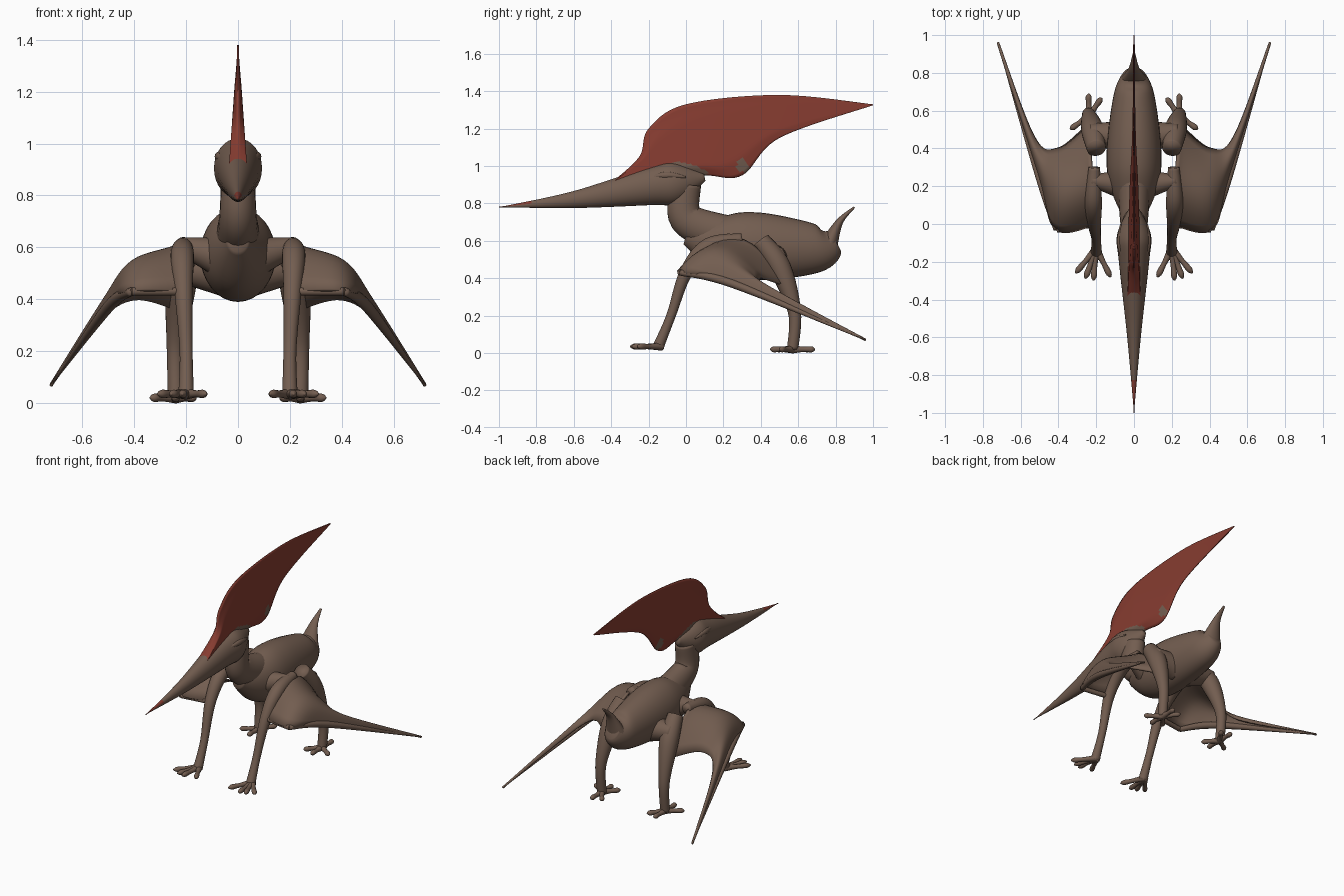
import bpy, bmesh, math
from mathutils import Vector

cube = bpy.data.objects.get("Cube")
if cube:
    bpy.data.objects.remove(cube)


def material(name, color):
    mat = bpy.data.materials.new(name)
    mat.use_nodes = True
    mat.diffuse_color = color
    mat.node_tree.nodes["Principled BSDF"].inputs["Base Color"].default_value = color
    return mat


BROWN = material("brown_skin", (.17, .11, .08, 1))
RED = material("crest_red", (.24, .045, .03, 1))


def spline(points, samples=8):
    """Smooth curve through the given points, as vectors of any length."""
    points = [Vector(p) for p in points]
    padded = [points[0]] + points + [points[-1]]
    curve = []
    for before, start, end, after in zip(padded, padded[1:], padded[2:], padded[3:]):
        leave, arrive = (end - before) / 2, (after - start) / 2
        for step in range(samples):
            t = step / samples
            ease = t * t * (3 - 2 * t)
            curve.append(start.lerp(end, ease) + leave * t * (1 - t) ** 2 - arrive * t * t * (1 - t))
    return curve + [points[-1]]


def skin(name, rings, closed=True, mirror=False, thickness=0, is_red=None):
    """Join successive rings of points into one smooth surface."""
    bm = bmesh.new()
    rows = [[bm.verts.new(p) for p in ring] for ring in rings]
    count = len(rows[0])
    for row, following in zip(rows, rows[1:]):
        for j in range(count if closed else count - 1):
            k = (j + 1) % count
            bm.faces.new((row[j], row[k], following[k], following[j]))
    if closed:
        bm.faces.new(rows[0])
        bm.faces.new(rows[-1])
    bmesh.ops.recalc_face_normals(bm, faces=bm.faces)
    for face in bm.faces:
        face.smooth = True
        if is_red and is_red(face.calc_center_median(), face.normal):
            face.material_index = 1
    mesh = bpy.data.meshes.new(name)
    bm.to_mesh(mesh)
    bm.free()
    mesh.materials.append(BROWN)
    if is_red:
        mesh.materials.append(RED)
    ob = bpy.data.objects.new(name, mesh)
    bpy.context.collection.objects.link(ob)
    if thickness:
        solid = ob.modifiers.new("thickness", "SOLIDIFY")
        solid.thickness = thickness
        solid.offset = 0
    if mirror:
        ob.modifiers.new("both_sides", "MIRROR")


def tube(name, points, flat=1, sides=24, **options):
    """Loft ellipses along a path of (x, y, z, radius); flat scales the width."""
    path = spline(points)
    span = path[-1] - path[0]
    sideways = abs(span.x) > abs(span.y) + abs(span.z)
    axis = Vector((0, 1, 0)) if sideways else Vector((1, 0, 0))
    rings = []
    for i, point in enumerate(path):
        ahead, behind = path[min(i + 1, len(path) - 1)], path[max(i - 1, 0)]
        along = (ahead - behind).to_3d().normalized()
        across = (axis - along * axis.dot(along)).normalized()
        up = across.cross(along)
        radius = max(point[3], .003)
        ring = []
        for j in range(sides):
            angle = math.tau * j / sides
            offset = across * flat * math.cos(angle) + up * math.sin(angle)
            ring.append(point.to_3d() + offset * radius)
        rings.append(ring)
    skin(name, rings, **options)


def middle_tube(name, points, **options):
    """Tube on the centre plane, from (y, z, radius) points."""
    tube(name, [(0, *point) for point in points], **options)


# Torso, neck and upturned tail
middle_tube("torso", [(0, .63, .05), (.2, .58, .16), (.4, .57, .18), (.7, .56, .13), (.8, .6, .06)],
            flat=.8, sides=32)
middle_tube("neck", [(.2, .63, .11), (0, .72, .09), (0, .9, .08)], flat=.8)
middle_tube("tail", [(.76, .57, .05), (.82, .7, .02), (.9, .78, .005)], flat=1.5)


# Head with a long beak that is red on its upper tip
def beak_red(center, normal):
    return center.y < -.82 and normal.z > .1


middle_tube("head_and_beak",
            [(-1, .78, 0), (-.6, .82, .045), (-.2, .89, .1), (-.05, .91, .11), (.1, .94, .02)],
            flat=.8, sides=32, is_red=beak_red)
tube("brow", [(.06, -.2, .94, .004), (.07, -.1, .95, .02), (.07, 0, .94, .004)], mirror=True)


# Sail crest: a thin lens between a lower and an upper edge
def crest_red(center, normal):
    patch = math.hypot(center.y - .3, center.z - 1) < .035
    skull = abs(center.y + .05) < .17 and center.z < 1.02 - 2 * (center.y + .05) ** 2
    return not patch and not skull


lower_edge = [(-.4, .9), (-.2, .95), (.1, .95), (.3, .95), (.5, 1.15), (1, 1.325)]
upper_edge = [(-.4, .91), (-.25, 1.05), (-.2, 1.2), (0, 1.33), (.5, 1.38), (1, 1.33)]
STEPS = 24
crest_rings = []
for low, high in zip(spline(lower_edge, 12), spline(upper_edge, 12)):
    half = []
    for j in range(STEPS + 1):
        v = j / STEPS
        y, z = low.lerp(high, v)
        taper = max(.25, 1 - max(0, y)) * min(1, .1 + 5 * v, .1 + 5 * (1 - v))
        half.append((.003 + .07 * max(0, 1.37 - z) * taper, y, z))
    crest_rings.append(half + [(-x, y, z) for x, y, z in reversed(half)])
skin("head_crest", crest_rings, is_red=crest_red)


# Limbs
def foot(name, x, y, z, length, angles):
    """Splayed toes; an angle of zero points to the front."""
    for number, degrees in enumerate(angles, start=1):
        angle = math.radians(degrees)
        reach = Vector((math.sin(angle), -math.cos(angle), 0)) * length
        heel = Vector((x, y, z))
        stations = [(0, .022), (.5, .014), (.85, .016), (1, .004)]
        points = [(*(heel + reach * part), radius) for part, radius in stations]
        tube(f"{name}_toe_{number}", points, sides=12, mirror=True)


tube("shoulder", [(.06, .21, .56, .08), (.23, .23, .61, .03)], mirror=True)
tube("front_leg", [(.21, .3, .61, .03), (.215, .12, .57, .045), (.21, 0, .43, .035),
                   (.2, -.08, .2, .025), (.2, -.15, .03, .03)], mirror=True)
foot("front", .2, -.13, .035, .17, (40, 20, 5, -27))

tube("hip", [(.05, .46, .5, .09), (.24, .48, .52, .05)], mirror=True)
tube("hind_leg", [(.2, .4, .6, .05), (.22, .5, .46, .06), (.24, .58, .22, .035),
                  (.24, .57, .02, .03)], mirror=True)
foot("hind", .24, .57, .02, .12, (55, 0, -40, 180, 215))

# Wing membrane: front and trailing edges with a raised fold between them
front_points = [(.2, 0, .43), (.41, -.03, .43), (.5, .25, .37), (.72, .96, .07)]
back_points = [(.24, .53, .36), (.4, .4, .4), (.53, .46, .32), (.72, .96, .07)]
front_edge, back_edge = spline(front_points), spline(back_points)
wing_rows = []
for i, (front, back) in enumerate(zip(front_edge, back_edge)):
    lift = .22 * (1 - i / (len(front_edge) - 1)) ** 1.3
    row = []
    for k in range(13):
        t = k / 12
        row.append(front.lerp(back, t) + Vector((0, 0, lift * 4 * t * (1 - t))))
    wing_rows.append(row)
skin("wing_membrane", wing_rows, closed=False, thickness=.014, mirror=True)

# Long wing finger and the arm edge leading to it
tube("wing_edge", [(*point, .016) for point in front_points[:2]], mirror=True)
tube("wing_finger", [(*point, radius) for point, radius in zip(front_points[1:], (.016, .022, .003))],
     mirror=True)
